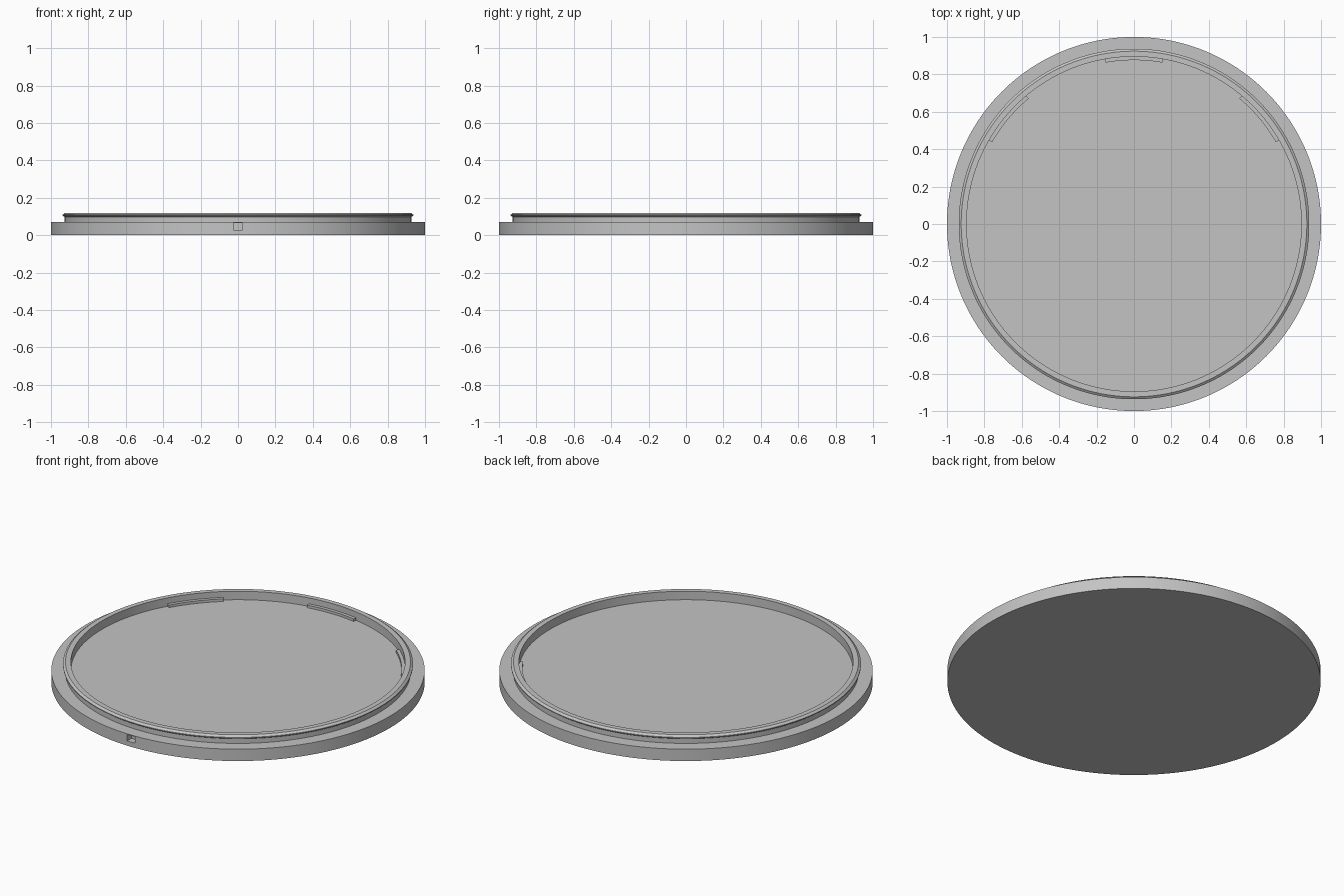
import bpy
import bmesh
from math import cos, sin, pi, radians

if "Cube" in bpy.data.objects:
    bpy.data.objects.remove(bpy.data.objects["Cube"])

# Single satin grey finish
grey = bpy.data.materials.new("satin grey")
grey.use_nodes = True
grey.diffuse_color = (0.55, 0.55, 0.55, 1)
grey.node_tree.nodes["Principled BSDF"].inputs["Base Color"].default_value = grey.diffuse_color

SEGMENTS = 192
FLOOR = 0.07
INNER = 0.895


def lathe(name, profile, start=0.0, sweep=360.0, segments=SEGMENTS):
    """Sweep a closed (radius, z) loop around z; partial sweeps get end caps."""
    full = sweep >= 360
    bm = bmesh.new()
    rings = []
    for i in range(segments if full else segments + 1):
        a = radians(start + sweep * i / segments)
        rings.append([bm.verts.new((r * cos(a), r * sin(a), z)) for r, z in profile])
    n = len(profile)
    for i in range(segments):
        a, b = rings[i], rings[(i + 1) % len(rings)]
        for j in range(n):
            k = (j + 1) % n
            bm.faces.new((a[j], b[j], b[k], a[k]))
    if not full:
        bm.faces.new(rings[0])
        bm.faces.new(rings[-1])
    return finish(name, bm)


def finish(name, bm):
    bmesh.ops.recalc_face_normals(bm, faces=bm.faces)
    mesh = bpy.data.meshes.new(name)
    bm.to_mesh(mesh)
    bm.free()
    mesh.materials.append(grey)
    obj = bpy.data.objects.new(name, mesh)
    bpy.context.collection.objects.link(obj)
    return obj


def activate(obj):
    bpy.ops.object.select_all(action='DESELECT')
    obj.select_set(True)
    bpy.context.view_layer.objects.active = obj


# Flat round base plate
bm = bmesh.new()
bmesh.ops.create_cone(bm, cap_ends=True, segments=SEGMENTS,
                      radius1=1, radius2=1, depth=FLOOR)
bmesh.ops.translate(bm, verts=bm.verts, vec=(0, 0, FLOOR / 2))
base = finish("base_plate", bm)

# Small pry notch cut into the front of the edge
bm = bmesh.new()
bmesh.ops.create_cube(bm, size=1)
for v in bm.verts:
    v.co.x *= 0.05
    v.co.y = v.co.y * 0.08 - 1.0
    v.co.z = v.co.z * 0.038 + 0.047
cutter = finish("notch_cutter", bm)
cutter.hide_render = True
cut = base.modifiers.new("notch", 'BOOLEAN')
cut.operation = 'DIFFERENCE'
cut.solver = 'EXACT'
cut.object = cutter
activate(base)
bpy.ops.object.modifier_apply(modifier="notch")
bpy.data.objects.remove(cutter)

# Raised collar with an undercut neck and a chamfered snap lip
collar = lathe("snap_collar", [
    (INNER, FLOOR - 0.01), (0.927, FLOOR - 0.01), (0.927, 0.098),
    (0.937, 0.105), (0.937, 0.11), (0.924, 0.12), (INNER, 0.12),
])

# Three retaining tabs along the inside of the collar
tabs = [
    lathe("retaining_tab_" + side, [
        (0.876, FLOOR - 0.01), (INNER + 0.008, FLOOR - 0.01),
        (INNER + 0.008, 0.085), (0.876, 0.085),
    ], start=angle - 10, sweep=20, segments=12)
    for side, angle in (("left", 40), ("back", 90), ("right", 140))
]

for obj in [base, collar] + tabs:
    activate(obj)
    bpy.ops.object.shade_smooth_by_angle(angle=pi / 8)
